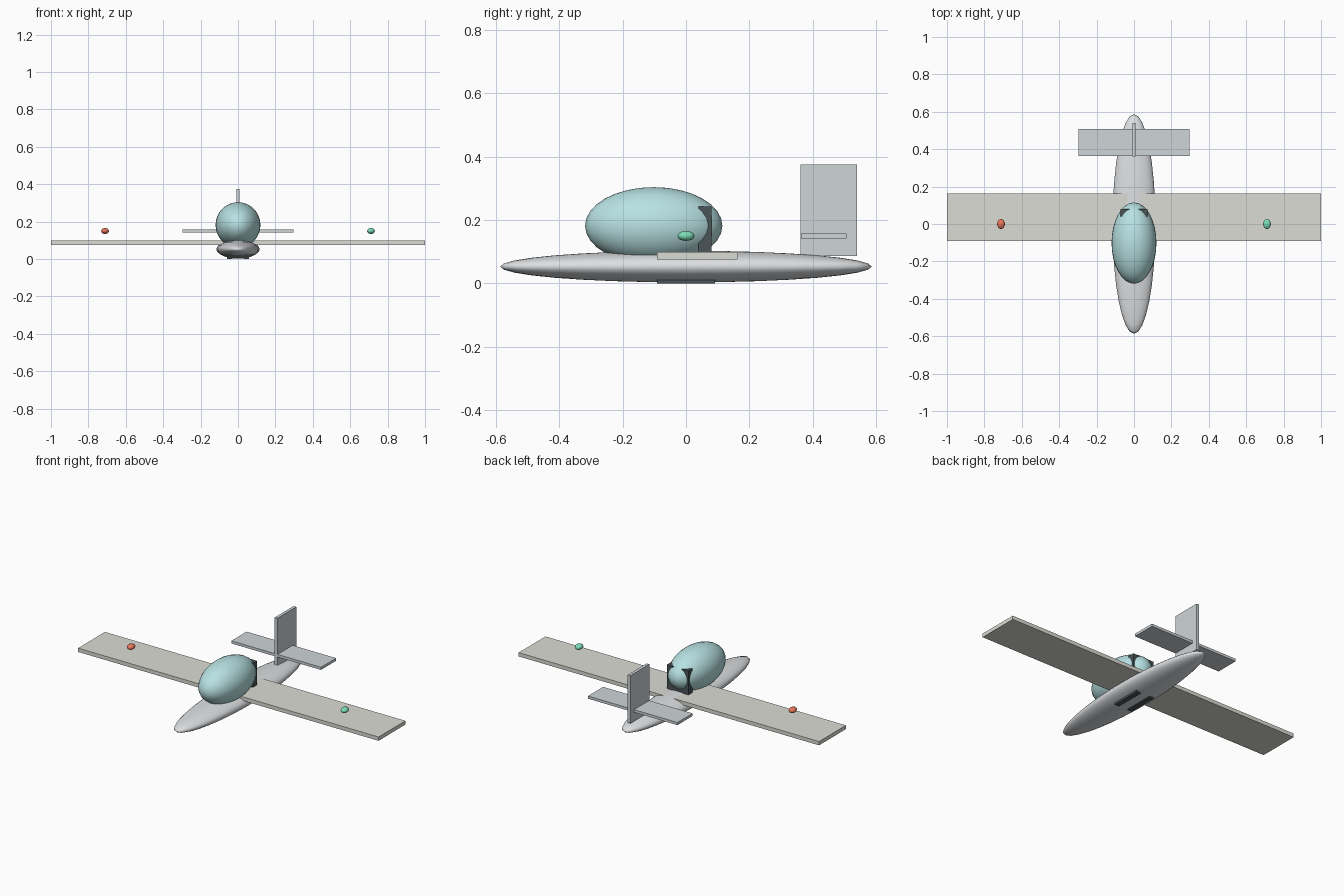
import bpy

if "Cube" in bpy.data.objects:
    bpy.data.objects.remove(bpy.data.objects["Cube"])


def material(name, rgb):
    m = bpy.data.materials.new(name)
    m.diffuse_color = (*rgb, 1)
    m.use_nodes = True
    m.node_tree.nodes["Principled BSDF"].inputs["Base Color"].default_value = m.diffuse_color
    return m


def box(name, lo, hi, mat):
    bpy.ops.mesh.primitive_cube_add(size=1, location=[(a + b) / 2 for a, b in zip(lo, hi)])
    o = bpy.context.object
    o.name = name
    o.scale = [b - a for a, b in zip(lo, hi)]
    bpy.ops.object.transform_apply(location=False, rotation=False, scale=True)
    o.data.materials.append(mat)
    return o


def ellipsoid(name, centre, radii, mat, segments=32, rings=16):
    bpy.ops.mesh.primitive_uv_sphere_add(segments=segments, ring_count=rings, radius=1, location=centre)
    o = bpy.context.object
    o.name = name
    o.scale = radii
    bpy.ops.object.transform_apply(location=False, rotation=False, scale=True)
    o.data.materials.append(mat)
    bpy.ops.object.shade_smooth()
    return o


hull = material("hull_grey", (0.72, 0.74, 0.76))
cream = material("wing_cream", (0.72, 0.72, 0.67))
tail = material("tail_grey", (0.62, 0.66, 0.69))
glass = material("canopy_teal", (0.48, 0.76, 0.77))
dark = material("dark", (0.07, 0.09, 0.10))
red = material("light_red", (0.80, 0.18, 0.10))
green = material("light_green", (0.20, 0.72, 0.48))

# Body and canopy
ellipsoid("fuselage", (0, 0, 0.053), (0.115, 0.587, 0.05), hull)
ellipsoid("canopy", (0, -0.102, 0.182), (0.12, 0.217, 0.122), glass)

# Panel whose corners show through the back of the canopy
box("seat_back", (-0.072, 0.04, 0.09), (0.072, 0.08, 0.243), dark)

# Wing and tail
box("wing", (-1, -0.092, 0.076), (1, 0.163, 0.099), cream)
box("tailplane", (-0.298, 0.363, 0.141), (0.298, 0.507, 0.157), tail)
box("tail_fin", (-0.009, 0.362, 0.087), (0.009, 0.541, 0.375), tail)

# Left and right belly skids and wing lights
for side, s, colour in (("left", -1, red), ("right", 1, green)):
    x = s * 0.045
    box(side + "_skid", (x - 0.015, -0.092, 0.0), (x + 0.015, 0.092, 0.03), dark)
    ellipsoid(side + "_wing_light", (s * 0.711, 0, 0.15), (0.021, 0.027, 0.016), colour, 16, 8)
